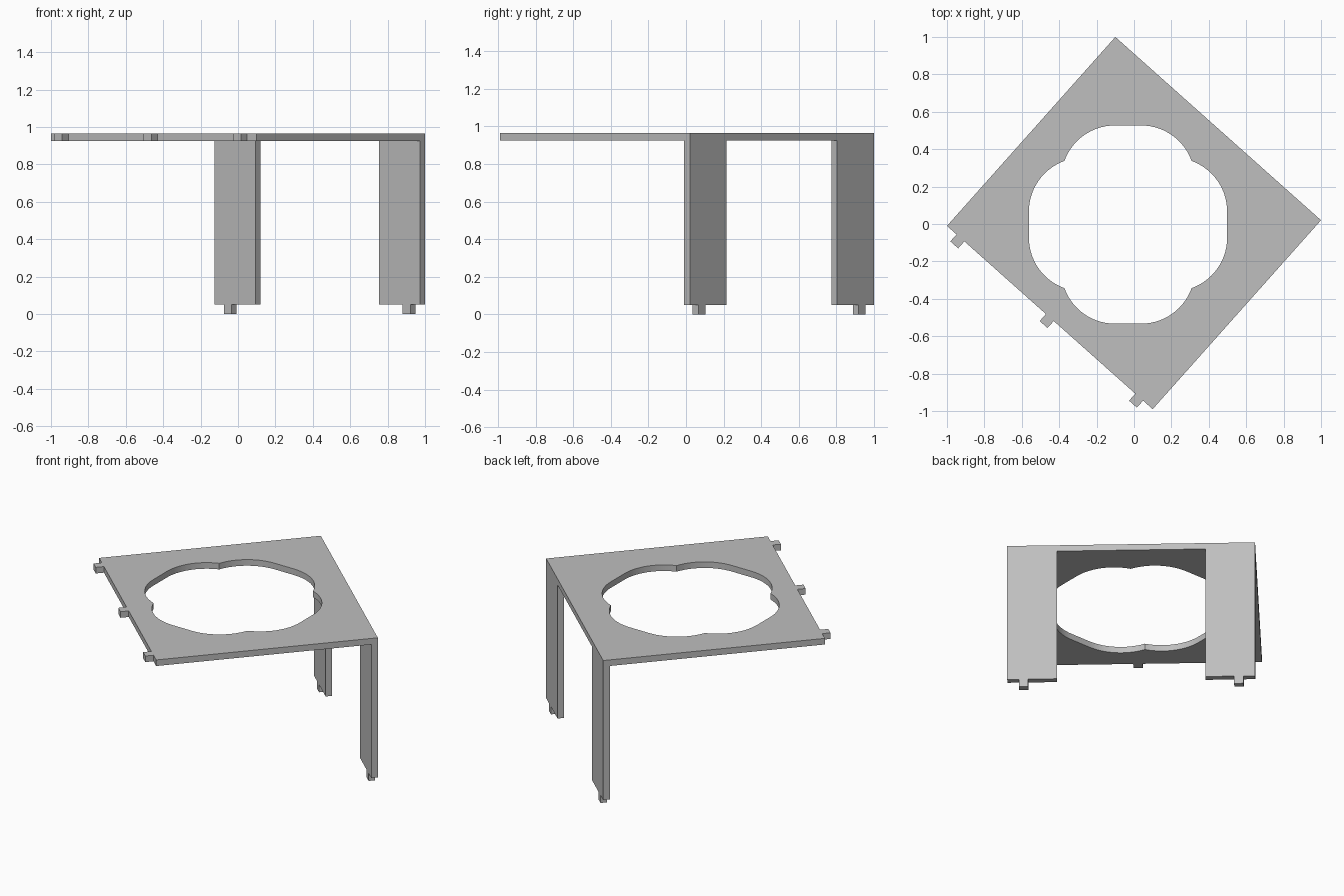
import bpy, bmesh, math
from mathutils import Matrix, Vector

cube = bpy.data.objects.get("Cube")
if cube:
    bpy.data.objects.remove(cube, do_unlink=True)

# Single plain grey material
grey = bpy.data.materials.new("plain_grey")
grey.use_nodes = True
colour = (0.52, 0.52, 0.52, 1)
grey.diffuse_color = colour
grey.node_tree.nodes["Principled BSDF"].inputs["Base Color"].default_value = colour

# Main dimensions; the frame is turned about z
TURN = Matrix.Translation((0, 0.005, 0)) @ Matrix.Rotation(math.radians(-41.7), 4, 'Z')
HU, HV = 0.7365, 0.6765
THICK, TOP = 0.04, 0.965
LEG_W, LEG_BOTTOM = 0.295, 0.05
TAB_W, TAB_OUT, TAB_POS = 0.056, 0.05, 0.64


def prism(name, loops, z0, z1):
    """Fill the outer loop (minus any inner loops) and extrude it upward."""
    bm = bmesh.new()
    edges = []
    for loop in loops:
        vs = [bm.verts.new((p[0], p[1], z0)) for p in loop]
        edges += [bm.edges.new((a, b)) for a, b in zip(vs, vs[1:] + vs[:1])]
    bmesh.ops.triangle_fill(bm, edges=edges, use_beauty=True)
    ext = bmesh.ops.extrude_face_region(bm, geom=bm.faces[:])
    top = [g for g in ext["geom"] if isinstance(g, bmesh.types.BMVert)]
    bmesh.ops.translate(bm, verts=top, vec=(0, 0, z1 - z0))
    bmesh.ops.recalc_face_normals(bm, faces=bm.faces)
    mesh = bpy.data.meshes.new(name)
    bm.to_mesh(mesh)
    bm.free()
    mesh.materials.append(grey)
    obj = bpy.data.objects.new(name, mesh)
    bpy.context.collection.objects.link(obj)
    return obj


def rect(u0, u1, v0, v1):
    return [TURN @ Vector((u, v, 0)) for u, v in ((u0, v0), (u1, v0), (u1, v1), (u0, v1))]


# Four-lobed opening: each lobe is two arcs joined by a short flat
def lobed_opening(centre, side, out, radius, start, steps=14):
    points = []
    for quarter in range(4):
        turn = Matrix.Rotation(quarter * math.pi / 2, 3, 'Z')
        for sign, a0, a1 in ((1, start, 90), (-1, 90, 180 - start)):
            for i in range(steps + 1):
                if sign < 0 and i == steps:
                    continue  # shared with the next lobe
                a = math.radians(a0 + (a1 - a0) * i / steps)
                p = Vector((sign * side + radius * math.cos(a), out + radius * math.sin(a), 0))
                points.append(turn @ p + centre)
    return points


# Top plate
hole = lobed_opening(Vector((-0.032, -0.003, 0)), 0.07, 0.243, 0.287, 19.8)
plate = prism("top_plate", [rect(-HU, HU, -HV, HV), hole], TOP - THICK, TOP)
bpy.ops.object.select_all(action='DESELECT')
plate.select_set(True)
bpy.context.view_layer.objects.active = plate
bpy.ops.object.shade_smooth_by_angle(angle=math.radians(25))

# Legs flush with the back edge, each with a foot tab
for side, label in ((-1, "right"), (1, "left")):
    u0, u1 = sorted((side * HU, side * (HU - LEG_W)))
    prism(label + "_leg", [rect(u0, u1, HV - THICK, HV)], LEG_BOTTOM, TOP - THICK)
    c = side * TAB_POS
    prism(label + "_foot_tab", [rect(c - TAB_W / 2, c + TAB_W / 2, HV - THICK, HV)], 0, LEG_BOTTOM)

# Tabs along the opposite edge of the plate
for c, label in ((-TAB_POS, "outer"), (0, "middle"), (TAB_POS, "inner")):
    prism(label + "_edge_tab", [rect(c - TAB_W / 2, c + TAB_W / 2, -HV - TAB_OUT, -HV)], TOP - THICK, TOP)
